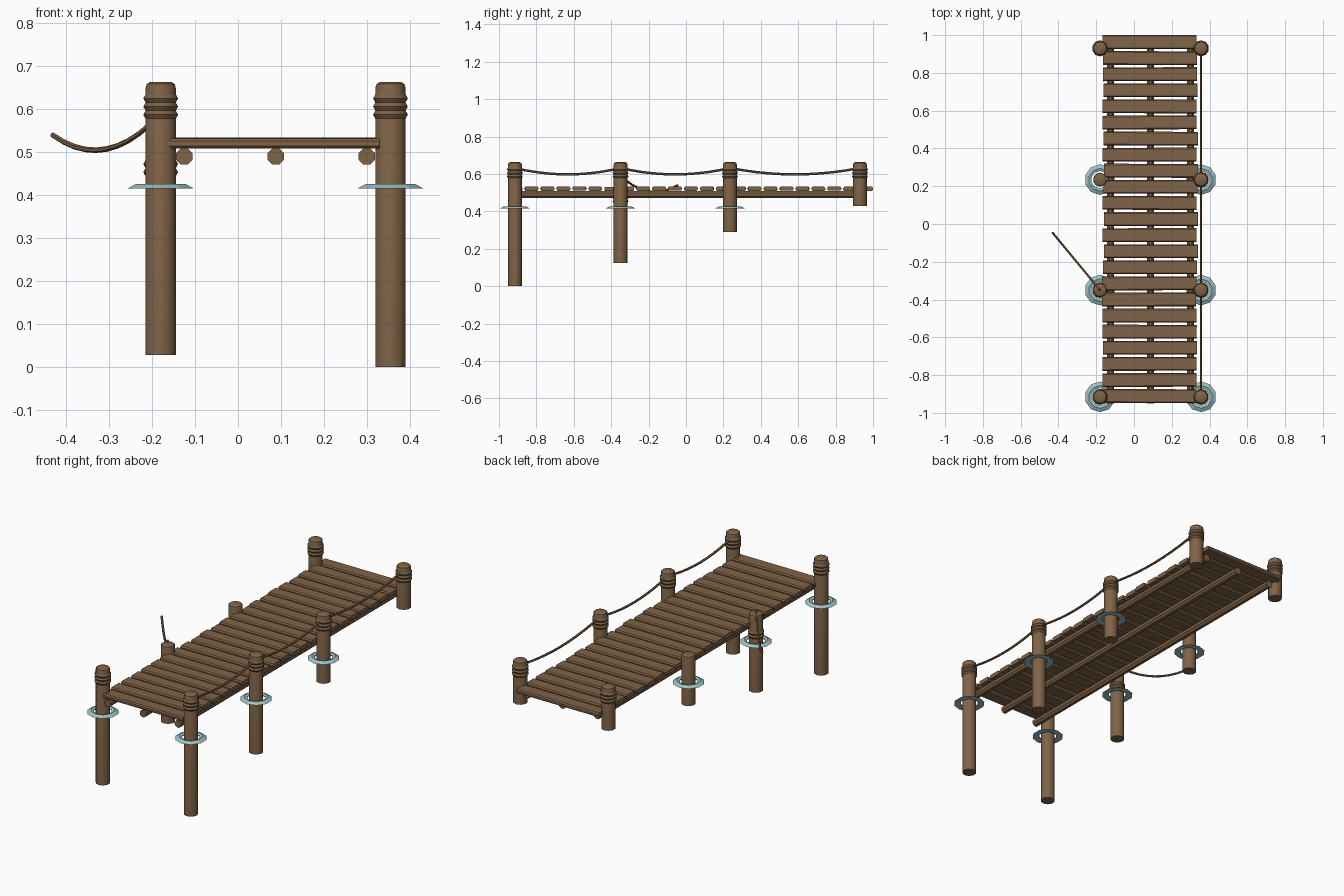
import bpy, bmesh, math, random
from mathutils import Vector

if "Cube" in bpy.data.objects:
    bpy.data.objects.remove(bpy.data.objects["Cube"])

random.seed(4)


def material(name, rgb):
    m = bpy.data.materials.new(name)
    m.diffuse_color = (*rgb, 1)
    m.use_nodes = True
    m.node_tree.nodes["Principled BSDF"].inputs["Base Color"].default_value = m.diffuse_color
    return m


WOOD = material("brown_wood", (0.216, 0.125, 0.063))
ROPE = material("brown_rope", (0.20, 0.118, 0.060))
WATER = material("pale_teal_foam", (0.33, 0.54, 0.55))


def finish(name, bm, mat, angle=None):
    bmesh.ops.recalc_face_normals(bm, faces=bm.faces)
    me = bpy.data.meshes.new(name)
    bm.to_mesh(me)
    bm.free()
    me.materials.append(mat)
    if angle:
        me.shade_smooth()
        me.set_sharp_from_angle(angle=math.radians(angle))
    ob = bpy.data.objects.new(name, me)
    bpy.context.collection.objects.link(ob)
    return ob


def lathe(name, profile, sides, loc, mat, angle=None, closed=False):
    """Spin (radius, z) points round a vertical axis."""
    bm = bmesh.new()
    rings = []
    for r, z in profile:
        rings.append([bm.verts.new((loc[0] + r * math.cos(a), loc[1] + r * math.sin(a), loc[2] + z))
                      for a in (2 * math.pi * (i + 0.5) / sides for i in range(sides))])
    pairs = list(zip(rings, rings[1:]))
    if closed:
        pairs.append((rings[-1], rings[0]))
    else:
        bm.faces.new(rings[0])
        bm.faces.new(rings[-1])
    for a, b in pairs:
        for i in range(sides):
            j = (i + 1) % sides
            bm.faces.new((a[i], a[j], b[j], b[i]))
    return finish(name, bm, mat, angle)


def tube(name, points, radius, sides, mat, angle=None):
    """Sweep a round section along a path that lies in a vertical plane."""
    bm = bmesh.new()
    pts = [Vector(p) for p in points]
    flat = pts[-1] - pts[0]
    side = Vector((flat.y, -flat.x, 0)).normalized()
    rings = []
    for k, p in enumerate(pts):
        t = (pts[min(k + 1, len(pts) - 1)] - pts[max(k - 1, 0)]).normalized()
        up = side.cross(t)
        rings.append([bm.verts.new(p + radius * (side * math.cos(a) + up * math.sin(a)))
                      for a in (2 * math.pi * (i + 0.5) / sides for i in range(sides))])
    for a, b in zip(rings, rings[1:]):
        for i in range(sides):
            j = (i + 1) % sides
            bm.faces.new((a[i], a[j], b[j], b[i]))
    bm.faces.new(rings[0])
    bm.faces.new(rings[-1])
    return finish(name, bm, mat, angle)


def wrap(name, x, y, z):
    """One turn of rope round a post."""
    prof = [(0.032 + 0.0105 * math.cos(a), 0.0105 * math.sin(a))
            for a in (2 * math.pi * i / 6 for i in range(6))]
    lathe(name, prof, 10, (x, y, z), ROPE, 50, closed=True)


# Posts: (x, y, bottom, top, heights of rope turns)
HIGH = (0.625, 0.606, 0.587)
LX, RX, R = -0.18, 0.355, 0.037
posts = [
    (LX, -0.915, 0.028, 0.663, HIGH), (RX, -0.915, 0.0, 0.663, HIGH),
    (LX, -0.35, 0.15, 0.575, (0.472, 0.453)), (RX, -0.35, 0.125, 0.663, HIGH),
    (LX, 0.235, 0.30, 0.572, ()), (RX, 0.235, 0.29, 0.663, HIGH),
    (LX, 0.93, 0.43, 0.663, HIGH), (RX, 0.93, 0.43, 0.663, HIGH),
]
for n, (x, y, z0, z1, turns) in enumerate(posts):
    lathe(f"post_{n}", [(R, z0), (R, z1 - 0.014), (R * 0.93, z1 - 0.005), (R * 0.72, z1)],
          10, (x, y, 0), WOOD, 40)
    for k, z in enumerate(turns):
        wrap(f"post_{n}_rope_turn_{k}", x, y, z)
    # Foam ring at the waterline, on the posts standing in water
    if y < 0.5:
        lathe(f"water_ring_{n}", [(0.081, 0.415), (0.060, 0.426), (0.046, 0.421), (0.046, 0.416)],
              10, (x, y, 0), WATER, closed=True)

# Round beams under the deck
for n, x in enumerate((-0.125, 0.088, 0.30)):
    tube(f"deck_beam_{n}", [(x, -0.95, 0.49), (x, 0.95, 0.49)], 0.0205, 8, WOOD)

# Deck planks, each slightly shifted and chamfered
COUNT, STEP, WIDE = 23, 0.0852, 0.073
for n in range(COUNT):
    bm = bmesh.new()
    bmesh.ops.create_cube(bm, size=1)
    bmesh.ops.scale(bm, vec=(0.498, WIDE, 0.023), verts=bm.verts)
    bmesh.ops.bevel(bm, geom=[e for e in bm.edges if abs(e.verts[0].co.x - e.verts[1].co.x) > 0.1],
                    offset=0.006, segments=1, affect='EDGES')
    ob = finish(f"deck_plank_{n}", bm, WOOD)
    ob.location = (0.085 + random.uniform(-0.006, 0.006),
                   1.0 - WIDE / 2 - n * STEP, 0.521 + random.uniform(-0.001, 0.001))
    ob.rotation_euler = (0, 0, random.uniform(-0.006, 0.006) if n else 0)

# Sagging hand ropes along the right side
ys = (-0.915, -0.35, 0.235, 0.93)
for n, (a, b) in enumerate(zip(ys, ys[1:])):
    path = [(RX, a + (b - a) * t, 0.632 - 0.034 * 4 * t * (1 - t)) for t in (i / 10 for i in range(11))]
    tube(f"hand_rope_{n}", path, 0.0065, 6, ROPE, 50)

# Loose mooring line hanging from the low left post
start, end = Vector((LX, -0.35, 0.59)), Vector((-0.432, -0.045, 0.54))
line = []
for i in range(11):
    t = i / 10
    p = start.lerp(end, t)
    p.z -= 0.058 * 4 * t * (1 - t)
    line.append(p)
tube("mooring_line", line, 0.0065, 6, ROPE, 50)
